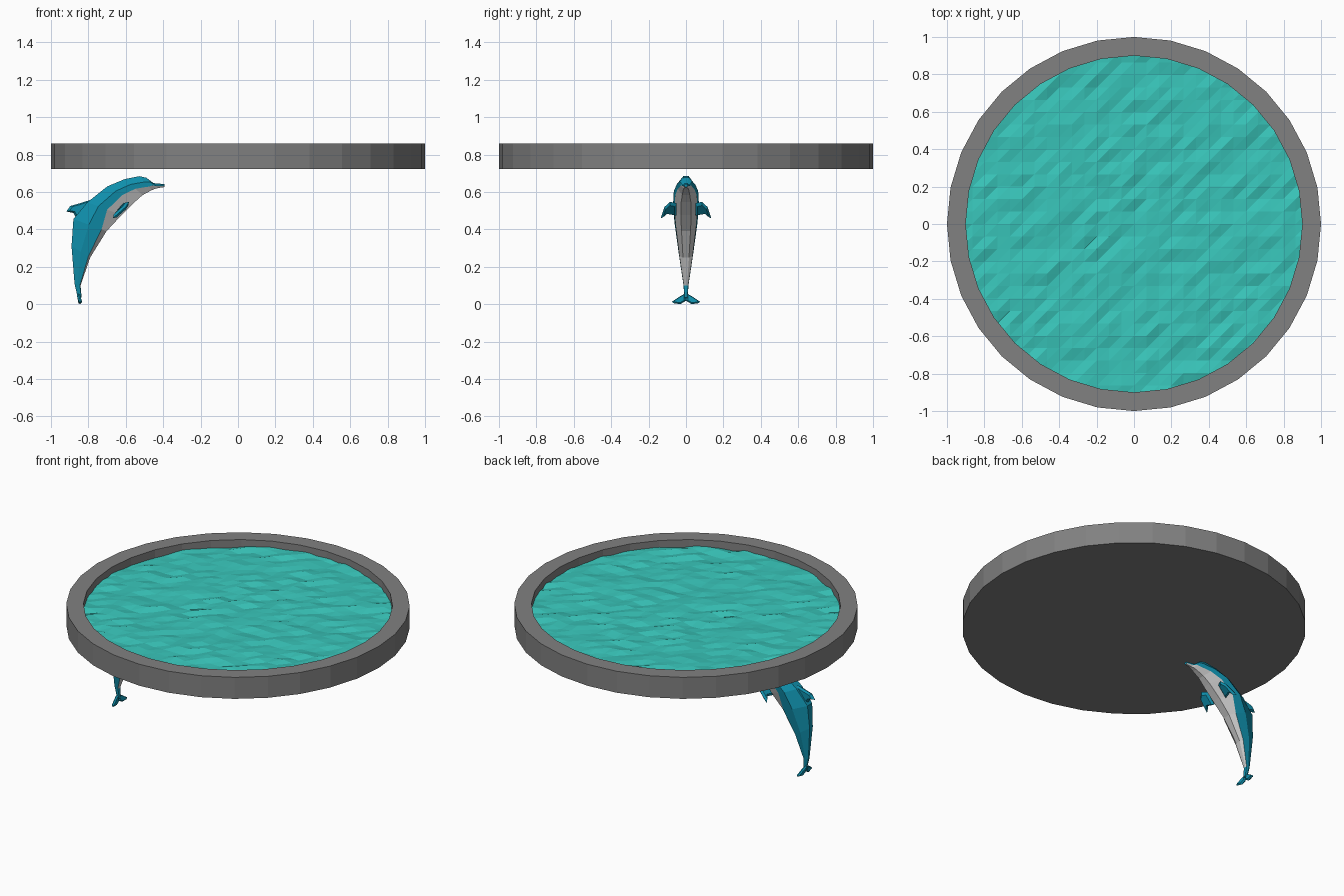
import bpy, bmesh, math, random
from mathutils import Vector

if "Cube" in bpy.data.objects:
    bpy.data.objects.remove(bpy.data.objects["Cube"])

random.seed(4)


def material(name, rgb):
    m = bpy.data.materials.new(name)
    m.diffuse_color = (*rgb, 1)
    m.use_nodes = True
    m.node_tree.nodes["Principled BSDF"].inputs["Base Color"].default_value = m.diffuse_color
    return m


stone = material("stone", (0.22, 0.22, 0.22))
aqua = material("water", (0.04, 0.56, 0.49))
blue = material("blue_skin", (0.005, 0.28, 0.42))
pale = material("pale_skin", (0.7, 0.7, 0.7))


def finish(bm, name, *mats):
    bmesh.ops.recalc_face_normals(bm, faces=bm.faces)
    me = bpy.data.meshes.new(name)
    bm.to_mesh(me)
    bm.free()
    for m in mats:
        me.materials.append(m)
    ob = bpy.data.objects.new(name, me)
    bpy.context.collection.objects.link(ob)
    return ob


def bridge(bm, a, b):
    n = len(a)
    return [bm.faces.new((a[i], a[(i + 1) % n], b[(i + 1) % n], b[i])) for i in range(n)]


# Pool basin: 32-sided cup
N = 32
bm = bmesh.new()
rings = [[bm.verts.new((r * math.cos(math.tau * i / N), r * math.sin(math.tau * i / N), z))
          for i in range(N)]
         for r, z in ((1, 0.722), (1, 0.86), (0.9, 0.86), (0.9, 0.76))]
for a, b in zip(rings, rings[1:]):
    bridge(bm, a, b)
bm.faces.new(rings[0])
bm.faces.new(rings[-1])
finish(bm, "pool_basin", stone)

# Water: rippled triangle grid trimmed to the basin's inner polygon
bm = bmesh.new()
bmesh.ops.create_grid(bm, x_segments=28, y_segments=28, size=0.93)
for v in bm.verts:
    v.co.z = 0.815 + random.uniform(-0.009, 0.009)
bmesh.ops.triangulate(bm, faces=bm.faces[:], quad_method='FIXED')
for i in range(N):
    t = math.tau * (i + 0.5) / N
    n = Vector((math.cos(t), math.sin(t), 0))
    bmesh.ops.bisect_plane(bm, geom=bm.verts[:] + bm.edges[:] + bm.faces[:],
                           plane_co=n * 0.9 * math.cos(math.pi / N), plane_no=n, clear_outer=True)
bmesh.ops.triangulate(bm, faces=bm.faces[:])
finish(bm, "water_surface", aqua)

# Dolphin body: stations of (back x, z), (belly x, z), half width, colour line
STATIONS = [
    (-.856, .03, -.836, .035, .008, .9),
    (-.874, .11, -.842, .10, .014, .9),
    (-.890, .31, -.790, .25, .040, .9),
    (-.880, .455, -.703, .39, .060, .85),
    (-.805, .545, -.623, .476, .070, .58),
    (-.698, .63, -.553, .545, .065, .55),
    (-.607, .668, -.51, .583, .050, .6),
    (-.527, .684, -.46, .61, .037, .75),
    (-.490, .676, -.441, .617, .031, .7),
    (-.452, .647, -.430, .62, .019, .6),
    (-.393, .642, -.393, .626, .010, .6),
]
bm = bmesh.new()
loops = []
for dx, dz, vx, vz, w, t in STATIONS:
    back, belly = Vector((dx, 0, dz)), Vector((vx, 0, vz))
    half = [(0.4, 0), (1, t * 0.55), (0.88, t), (0.4, 1)]
    loop = [(k, f) for k, f in half] + [(-k, f) for k, f in reversed(half)]
    loops.append([bm.verts.new(back.lerp(belly, f) + Vector((0, k * w, 0))) for k, f in loop])
for s, (a, b) in enumerate(zip(loops, loops[1:])):
    for i, f in enumerate(bridge(bm, a, b)):
        if i in (2, 3, 4) and s > 0:
            f.material_index = 1
bm.faces.new(loops[0])
bm.faces.new(loops[-1])
finish(bm, "dolphin_body", blue, pale)


def fin(name, outline, thickness, mirror=False):
    """Flat outline given a tapered thickness; thickness vector is halved per side."""
    bm = bmesh.new()
    t = Vector(thickness) / 2
    for side in ((1, -1) if mirror else (1,)):
        flip = lambda p: Vector((p.x, p.y * side, p.z))
        c = sum((Vector(p) for p in outline), Vector()) / len(outline)
        rim = [[bm.verts.new(flip(c.lerp(Vector(p), 0.72 if k else 1) + t * k)) for p in outline]
               for k in (-1, 0, 1)]
        bridge(bm, rim[0], rim[1])
        bridge(bm, rim[1], rim[2])
        bm.faces.new(rim[0])
        bm.faces.new(rim[2])
    return finish(bm, name, blue)


# Dorsal fin, paired flippers and tail flukes
fin("dorsal_fin", [(x, 0, z) for x, z in ((-.78, .56), (-.85, .538), (-.897, .525), (-.918, .495),
                                        (-.88, .488), (-.86, .45), (-.78, .53))], (0, .03, 0))
fin("flippers", [(-.60, .05, .54), (-.583, .085, .547), (-.60, .115, .52), (-.668, .135, .46),
                 (-.645, .105, .485), (-.655, .05, .475)], (-.016, 0, .016), True)
fin("tail_flukes", [(-.856, 0, .06), (-.85, .035, .04), (-.842, .076, .012), (-.838, .065, .005),
                    (-.845, .03, 0), (-.848, 0, .018)], (.016, 0, .003), True)
